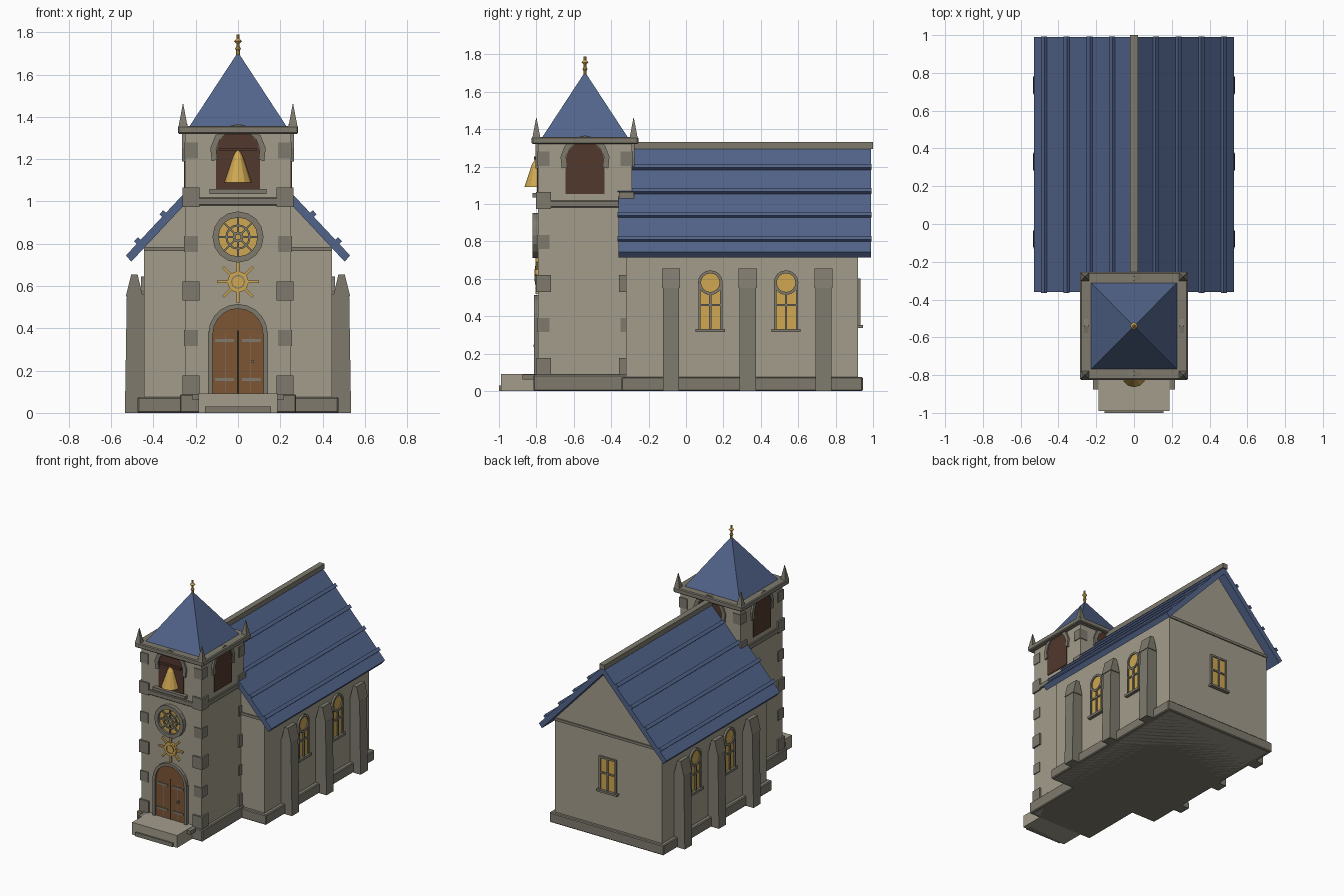
import bpy, bmesh
from math import sin, cos, pi, radians
from mathutils import Matrix

cube = bpy.data.objects.get("Cube")
if cube:
    bpy.data.objects.remove(cube)


def material(name, rgb):
    m = bpy.data.materials.new(name)
    m.use_nodes = True
    m.diffuse_color = (*rgb, 1)
    m.node_tree.nodes["Principled BSDF"].inputs["Base Color"].default_value = (*rgb, 1)
    return m


STONE = material("pale stone", (0.37, 0.335, 0.265))
TRIM = material("grey stone", (0.21, 0.195, 0.155))
ROOF = material("blue slate", (0.085, 0.127, 0.255))
GOLD = material("gold", (0.62, 0.39, 0.085))
DOOR = material("door wood", (0.205, 0.092, 0.035))
DARK = material("dark wood", (0.085, 0.04, 0.026))
SEAM = material("dark seam", (0.02, 0.015, 0.01))
HERE = Matrix.Identity(4)


def finish(bm, name, mat, frame=HERE, bevel=0):
    bmesh.ops.recalc_face_normals(bm, faces=bm.faces)
    mesh = bpy.data.meshes.new(name)
    bm.to_mesh(mesh)
    bm.free()
    mesh.materials.append(mat)
    ob = bpy.data.objects.new(name, mesh)
    ob.matrix_world = frame
    bpy.context.collection.objects.link(ob)
    if bevel:
        mod = ob.modifiers.new("soft edge", "BEVEL")
        mod.width, mod.segments = bevel, 1
    return ob


def prism(name, polys, y0, y1, mat, frame=HERE, bevel=0):
    """Extrude outlines drawn in x and z from y0 to y1."""
    bm = bmesh.new()
    for pts in polys:
        a = [bm.verts.new((x, y0, z)) for x, z in pts]
        b = [bm.verts.new((x, y1, z)) for x, z in pts]
        bm.faces.new(a)
        bm.faces.new(b[::-1])
        for i in range(len(pts)):
            j = (i + 1) % len(pts)
            bm.faces.new((a[i], b[i], b[j], a[j]))
    return finish(bm, name, mat, frame, bevel)


def rect(x0, x1, z0, z1):
    return [(x0, z0), (x1, z0), (x1, z1), (x0, z1)]


def box(name, x, y, z, mat, frame=HERE, bevel=0):
    return prism(name, [rect(*x, *z)], *y, mat, frame, bevel)


def arc(r, cz, start, end, n):
    angles = [radians(start + (end - start) * i / n) for i in range(n + 1)]
    return [(r * cos(a), cz + r * sin(a)) for a in angles]


def ring(r0, r1, cz, start=0, end=360, n=16):
    """Quads that together make a ring or an arch."""
    p, q = arc(r0, cz, start, end, n), arc(r1, cz, start, end, n)
    return [[p[i], q[i], q[i + 1], p[i + 1]] for i in range(n)]


def spokes(r0, r1, w, cz, n):
    out = []
    for k in range(n):
        c, s = cos(2 * pi * k / n), sin(2 * pi * k / n)
        out.append([(r * c - t * s, cz + r * s + t * c)
                    for r, t in ((r0, -w), (r1, -w), (r1, w), (r0, w))])
    return out


def arched(w, z0, spring, n=10):
    return [(-w, z0), (w, z0)] + arc(w, spring, 0, 180, n)


def cone(name, r0, r1, z0, z1, x, y, n, mat, turn=0):
    bm = bmesh.new()
    bmesh.ops.create_cone(bm, cap_ends=True, segments=n, radius1=r0, radius2=r1, depth=z1 - z0)
    frame = Matrix.Translation((x, y, (z0 + z1) / 2)) @ Matrix.Rotation(turn, 4, "Z")
    return finish(bm, name, mat, frame)


def wall(x, y, turn):
    """Frame of a wall: local -y points out of it."""
    return Matrix.Translation((x, y, 0)) @ Matrix.Rotation(radians(turn), 4, "Z")


# Nave: walls with gables, plinth and gable bands
prism("nave_walls", [[(-0.445, 0), (0.445, 0), (0.445, 0.78), (0, 1.265), (-0.445, 0.78)]],
      -0.32, 0.92, STONE)
box("nave_plinth", (-0.475, 0.475), (-0.345, 0.945), (0, 0.075), TRIM, bevel=0.006)
for end, y in (("front", -0.32), ("back", 0.92)):
    box(end + "_gable_band", (-0.445, 0.445), (y - 0.008, y + 0.008), (0.765, 0.785), TRIM)

# Nave roof: two slabs, raised seams and ridge cap
SLOPE = 1.066
for side, s in (("left", 1), ("right", -1)):
    prism(side + "_roof", [[(0, 1.31), (s * 0.53, 0.745), (s * 0.505, 0.715), (0, 1.255)]],
          -0.36, 0.99, ROOF)
    for k in range(4):
        x = 0.11 + 0.12 * k
        lo, hi = [(x + d, 1.31 - SLOPE * (x + d)) for d in (0.009, -0.009)]
        pts = [lo, hi, (hi[0] + 0.013, hi[1] + 0.012), (lo[0] + 0.013, lo[1] + 0.012)]
        prism(side + "_roof_seam", [[(s * px, pz) for px, pz in pts]], -0.365, 0.993, ROOF)
box("ridge_cap", (-0.021, 0.021), (-0.3, 1.0), (1.295, 1.332), TRIM)

# Side buttresses and arched windows
for side, s in (("left", 1), ("right", -1)):
    for y in (-0.08, 0.33, 0.735):
        body = [(0.44, 0), (0.535, 0), (0.526, 0.56), (0.44, 0.56)]
        cap = [(0.45, 0.55), (0.531, 0.55), (0.505, 0.655), (0.475, 0.655)]
        for part, pts, w in (("buttress", body, 0.043), ("buttress_cap", cap, 0.049)):
            prism(side + "_" + part, [[(s * x, z) for x, z in pts]], y - w, y + w, TRIM)
    for y in (0.13, 0.535):
        f = wall(s * 0.445, y, s * 90)
        prism(side + "_window_glass", [arched(0.055, 0.33, 0.58)], -0.006, 0.01, GOLD, f)
        bars = ring(0.05, 0.066, 0.58)
        bars += [rect(-0.064, -0.052, 0.33, 0.58), rect(0.052, 0.064, 0.33, 0.58),
                 rect(-0.006, 0.006, 0.33, 0.53), rect(-0.055, 0.055, 0.455, 0.467)]
        prism(side + "_window_frame", bars, -0.015, 0.01, TRIM, f)
        box(side + "_window_sill", (-0.078, 0.078), (-0.025, 0.01), (0.315, 0.333), TRIM, f)

# Back window
f = wall(0, 0.92, 180)
box("back_window_glass", (-0.065, 0.065), (-0.006, 0.01), (0.35, 0.6), GOLD, f)
prism("back_window_frame", [rect(-0.072, -0.058, 0.35, 0.6), rect(0.058, 0.072, 0.35, 0.6),
      rect(-0.072, 0.072, 0.588, 0.602), rect(-0.006, 0.006, 0.35, 0.6),
      rect(-0.06, 0.06, 0.475, 0.487)], -0.014, 0.01, TRIM, f)
box("back_window_sill", (-0.085, 0.085), (-0.027, 0.01), (0.338, 0.354), TRIM, f)

# Tower body, plinth, string course and cornice
CY, H = -0.54, 0.25


def tower_block(name, h, z0, z1, mat, bevel=0):
    return box(name, (-h, h), (CY - h, CY + h), (z0, z1), mat, bevel=bevel)


tower_block("tower_walls", H, 0, 1.33, STONE)
tower_block("tower_plinth", 0.275, 0, 0.088, TRIM, 0.006)
tower_block("tower_string_course", 0.262, 0.982, 1.018, TRIM, 0.004)
tower_block("tower_cornice", 0.285, 1.32, 1.358, TRIM, 0.006)

# Corner stones and pinnacles
for sx in (-1, 1):
    for sy in (-1, 1):
        for k in range(6):
            big = k % 2 == 0
            outer, width, half = (0.262, 0.08, 0.045) if big else (0.256, 0.066, 0.038)
            c, z = outer - width / 2, 0.132 + 0.222 * k
            box("corner_stone", (sx * c - width / 2, sx * c + width / 2),
                (CY + sy * c - width / 2, CY + sy * c + width / 2), (z - half, z + half), TRIM)
        cone("pinnacle", 0.03, 0.002, 1.355, 1.46, sx * 0.26, CY + sy * 0.26, 4, TRIM, pi / 4)

# Belfry openings on all four sides
for turn in range(0, 360, 90):
    f = wall(0, CY, turn)
    prism("belfry_opening", [arched(0.104, 1.055, 1.235, 6)], -H - 0.006, -H + 0.01, DARK, f)
    prism("belfry_arch", ring(0.104, 0.132, 1.235, -20, 200, 8), -H - 0.014, -H + 0.01, TRIM, f)

# Front sill, bell beam and bell
front = wall(0, CY - H, 0)
box("belfry_sill", (-0.135, 0.135), (-0.03, 0.01), (1.036, 1.058), TRIM, front)
box("bell_beam", (-0.088, 0.088), (-0.022, 0.01), (1.238, 1.254), DARK, front)
cone("bell", 0.064, 0.024, 1.09, 1.21, 0, -0.80, 12, GOLD)
cone("bell_crown", 0.024, 0.008, 1.21, 1.24, 0, -0.80, 12, GOLD)

# Tower spire and finial
cone("spire", 0.23 * 2 ** 0.5, 0.001, 1.355, 1.705, 0, CY, 4, ROOF, pi / 4)
cone("finial_stem", 0.009, 0.007, 1.69, 1.79, 0, CY, 8, GOLD)
for z, r in ((1.722, 0.014), (1.758, 0.019)):
    cone("finial_bead_lower", 0.006, r, z - 0.014, z, 0, CY, 8, GOLD)
    cone("finial_bead_upper", r, 0.006, z, z + 0.014, 0, CY, 8, GOLD)

# Rose window
RZ = 0.832
prism("rose_glass", [arc(0.1, RZ, 0, 337.5, 15)], -0.012, 0.01, GOLD, front)
prism("rose_rim", ring(0.092, 0.121, RZ), -0.032, 0.01, TRIM, front)
prism("rose_tracery", ring(0.05, 0.06, RZ) + ring(0.012, 0.026, RZ) + spokes(0.02, 0.095, 0.005, RZ, 8),
      -0.022, 0.01, TRIM, front)

# Sun emblem
SZ = 0.62
prism("sun_rays", spokes(0.03, 0.1, 0.006, SZ, 8), -0.014, 0.01, GOLD, front)
prism("sun_disc", [arc(0.05, SZ, 0, 337.5, 15)], -0.018, 0.01, GOLD, front)
prism("sun_ring", ring(0.027, 0.033, SZ), -0.021, 0.01, TRIM, front)

# Door with surround, planks, hinges and handle
prism("door_leaf", [arched(0.122, 0.088, 0.375, 12)], -0.01, 0.01, DOOR, front)
prism("door_surround", ring(0.118, 0.14, 0.375, 0, 180, 10)
      + [rect(-0.142, -0.12, 0.088, 0.385), rect(0.12, 0.142, 0.088, 0.385)],
      -0.024, 0.01, TRIM, front)
box("door_seam", (-0.004, 0.004), (-0.014, 0), (0.09, 0.39), SEAM, front)
prism("plank_gaps", [rect(x - 0.002, x + 0.002, 0.095, 0.37) for x in (-0.06, 0.06)],
      -0.012, 0, TRIM, front)
prism("door_hinges", [rect(x, x + 0.088, z, z + 0.014) for x in (-0.108, 0.02) for z in (0.15, 0.335)],
      -0.017, 0, TRIM, front)
box("door_handle", (0.062, 0.074), (-0.026, 0), (0.235, 0.25), TRIM, front)

# Entrance steps
box("entrance_step", (-0.187, 0.187), (-0.99, -0.79), (0, 0.092), STONE)
box("entrance_foot", (-0.155, 0.155), (-1.0, -0.95), (0, 0.03), TRIM)
box("threshold", (-0.218, 0.218), (-0.875, -0.79), (0.063, 0.09), TRIM)
